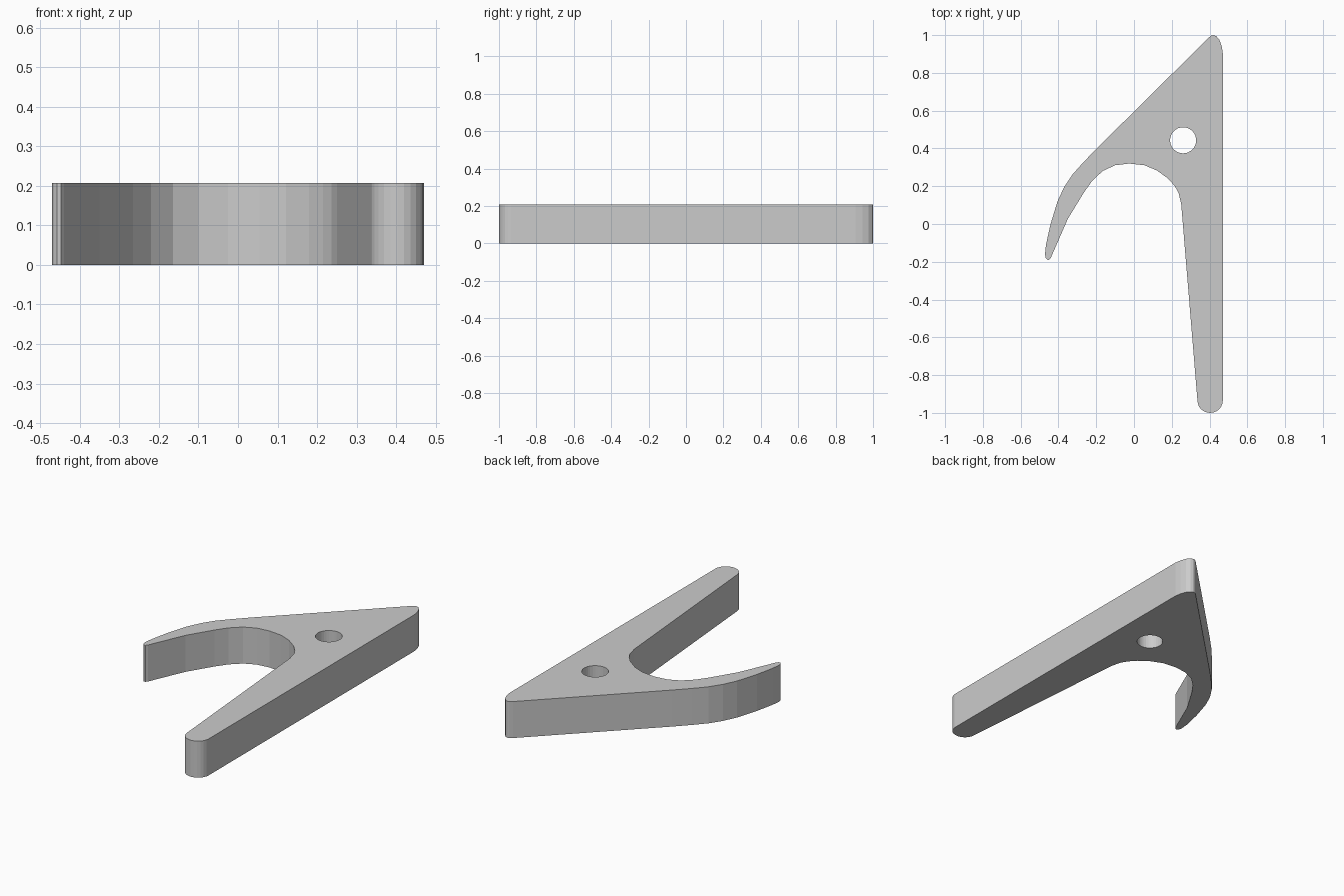
import bpy, bmesh
from math import cos, sin, radians, pi

if "Cube" in bpy.data.objects:
    bpy.data.objects.remove(bpy.data.objects["Cube"])

HEIGHT = 0.207


def arc(cx, cy, rx, ry, a0, a1, n):
    """Points along an elliptical arc, angles in degrees."""
    return [(cx + rx * cos(radians(a0 + (a1 - a0) * i / n)),
             cy + ry * sin(radians(a0 + (a1 - a0) * i / n))) for i in range(n + 1)]


# rounded lower end of the straight leg
outline = arc(0.403, -0.935, 0.067, 0.065, 0, -180, 12)
# inner throat, from the leg round to the hook
outline += [(0.25, 0.105), (0.236, 0.165), (0.215, 0.202), (0.18, 0.241), (0.122, 0.283),
            (0.055, 0.311), (-0.025, 0.32), (-0.10, 0.311), (-0.165, 0.281),
            (-0.22, 0.23), (-0.265, 0.167), (-0.35, 0.028)]
# hook tip
outline += [(-0.44, -0.178), (-0.448, -0.189), (-0.458, -0.19), (-0.467, -0.18), (-0.471, -0.16)]
# outer back of the hook
outline += [(-0.466, -0.11), (-0.443, -0.005), (-0.405, 0.12), (-0.37, 0.195),
            (-0.325, 0.263), (-0.265, 0.33), (-0.195, 0.402)]
# rounded upper corner
outline += [(0.395, 0.986), (0.408, 0.997), (0.42, 1.0), (0.436, 0.994), (0.452, 0.975),
            (0.464, 0.943), (0.47, 0.905)]

# pivot hole
hole = arc(0.26, 0.443, 0.069, 0.069, 0, 360, 32)[:-1]

# flat profile with the hole, extruded to thickness
bm = bmesh.new()
edges = []
for loop in (outline, hole):
    vs = [bm.verts.new((x, y, 0)) for x, y in loop]
    edges += [bm.edges.new((vs[i - 1], vs[i])) for i in range(len(vs))]
bmesh.ops.triangle_fill(bm, edges=edges, use_beauty=True, use_dissolve=False)
top = bmesh.ops.extrude_face_region(bm, geom=bm.faces[:], use_keep_orig=True)
bmesh.ops.translate(bm, vec=(0, 0, HEIGHT),
                    verts=[g for g in top["geom"] if isinstance(g, bmesh.types.BMVert)])
bmesh.ops.recalc_face_normals(bm, faces=bm.faces[:])

mesh = bpy.data.meshes.new("hook_lever")
bm.to_mesh(mesh)
bm.free()
lever = bpy.data.objects.new("hook_lever", mesh)
bpy.context.collection.objects.link(lever)
